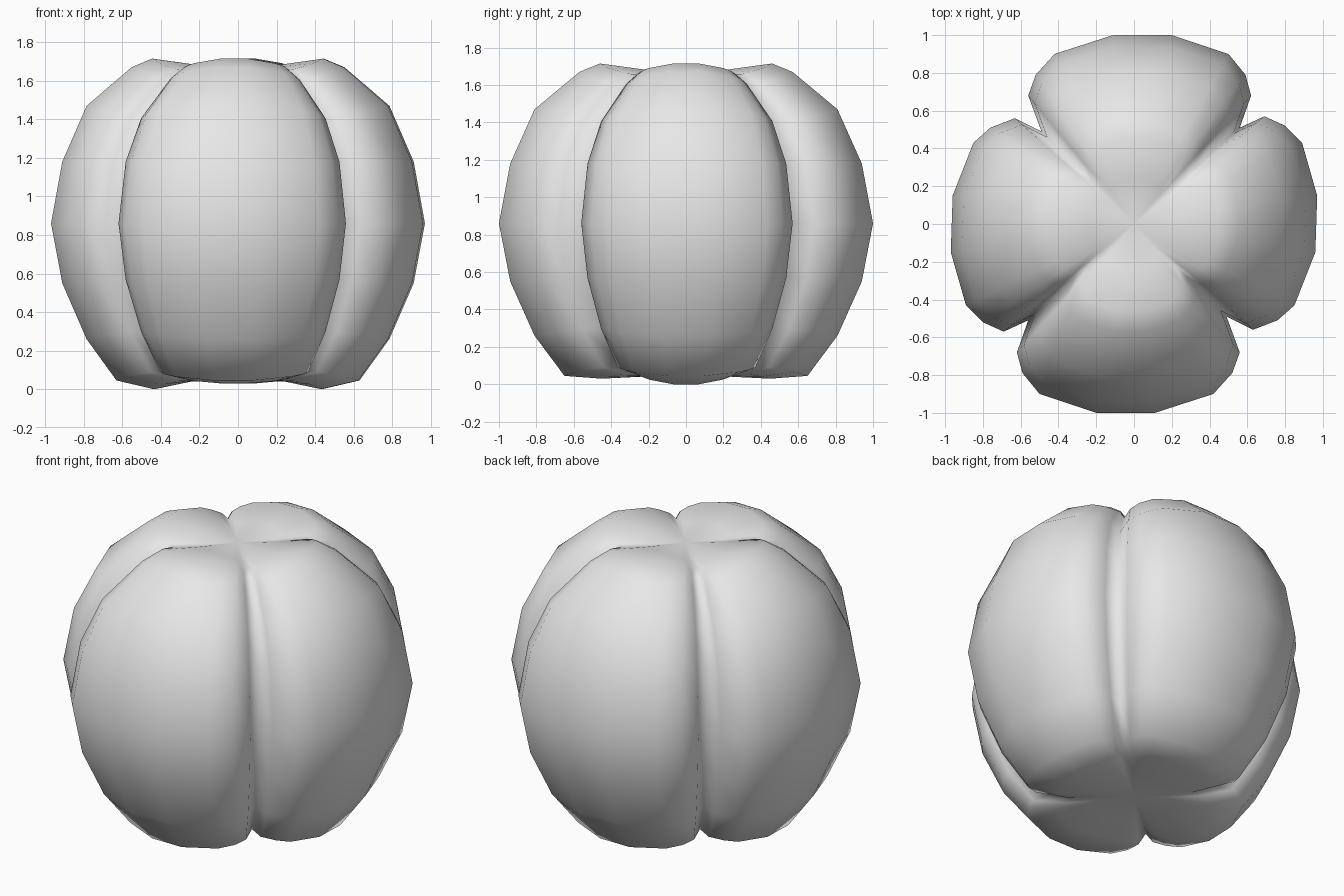
import bpy
import bmesh

cube = bpy.data.objects.get("Cube")
if cube:
    bpy.data.objects.remove(cube, do_unlink=True)

# One flat colour
grey = bpy.data.materials.new("light_grey")
grey.use_nodes = True
colour = (0.8, 0.8, 0.8, 1)
grey.diffuse_color = colour
grey.node_tree.nodes["Principled BSDF"].inputs["Base Color"].default_value = colour

# Widest outline of a front lobe and a side lobe, each starting in its groove
front_lobe = [(-.56, -.51), (-.62, -.68), (-.59, -.79), (-.5, -.9), (-.2, -1),
              (.11, -1), (.42, -.9), (.52, -.79), (.56, -.68)]
side_lobe = [(.49, -.49), (.63, -.56), (.76, -.51), (.85, -.43), (.96, -.15),
             (.97, .15), (.89, .43), (.8, .52), (.69, .57)]

# How strongly each outline point follows the groove instead of the lobe crown
groove_weight = [1, .9, .65, .4, 0, 0, .4, .65, .9]

# Rings from top to bottom: scale, crown height, height change at the groove
rings = [(.24, 1.685, -.035), (.46, 1.715, -.06), (.57, 1.67, -.07),
         (.81, 1.47, -.07), (.94, 1.18, 0), (1, .86, 0), (.94, .55, .02),
         (.81, .26, .04), (.65, .045, .05), (.45, 0, .06), (.25, .04, .01)]

# Columns around the body; the back half is the front half turned around
columns = []
for turn in (1, -1):
    for lobe, lift in ((front_lobe, .03), (side_lobe, 0)):
        for (x, y), weight in zip(lobe, groove_weight):
            columns.append((turn * x, turn * y, weight, lift * (1 - weight)))

# Lobed body skinned over the rings
bm = bmesh.new()
grid = []
for scale, height, change in rings:
    row = []
    for x, y, weight, lift in columns:
        z = height + change * weight
        if scale < .5 and height < .02:
            z += lift
        row.append(bm.verts.new((x * scale, y * scale, z)))
    grid.append(row)

count = len(columns)
for upper, lower in zip(grid, grid[1:]):
    for i in range(count):
        j = (i + 1) % count
        bm.faces.new((upper[i], lower[i], lower[j], upper[j]))

# Pinched centres close the top and the underside
top = bm.verts.new((0, 0, 1.655))
bottom = bm.verts.new((0, 0, .05))
for i in range(count):
    j = (i + 1) % count
    bm.faces.new((top, grid[0][i], grid[0][j]))
    bm.faces.new((bottom, grid[-1][j], grid[-1][i]))

bmesh.ops.recalc_face_normals(bm, faces=bm.faces)
for face in bm.faces:
    face.smooth = True

mesh = bpy.data.meshes.new("lobed_body")
bm.to_mesh(mesh)
bm.free()
mesh.materials.append(grey)
body = bpy.data.objects.new("lobed_body", mesh)
bpy.context.collection.objects.link(body)
